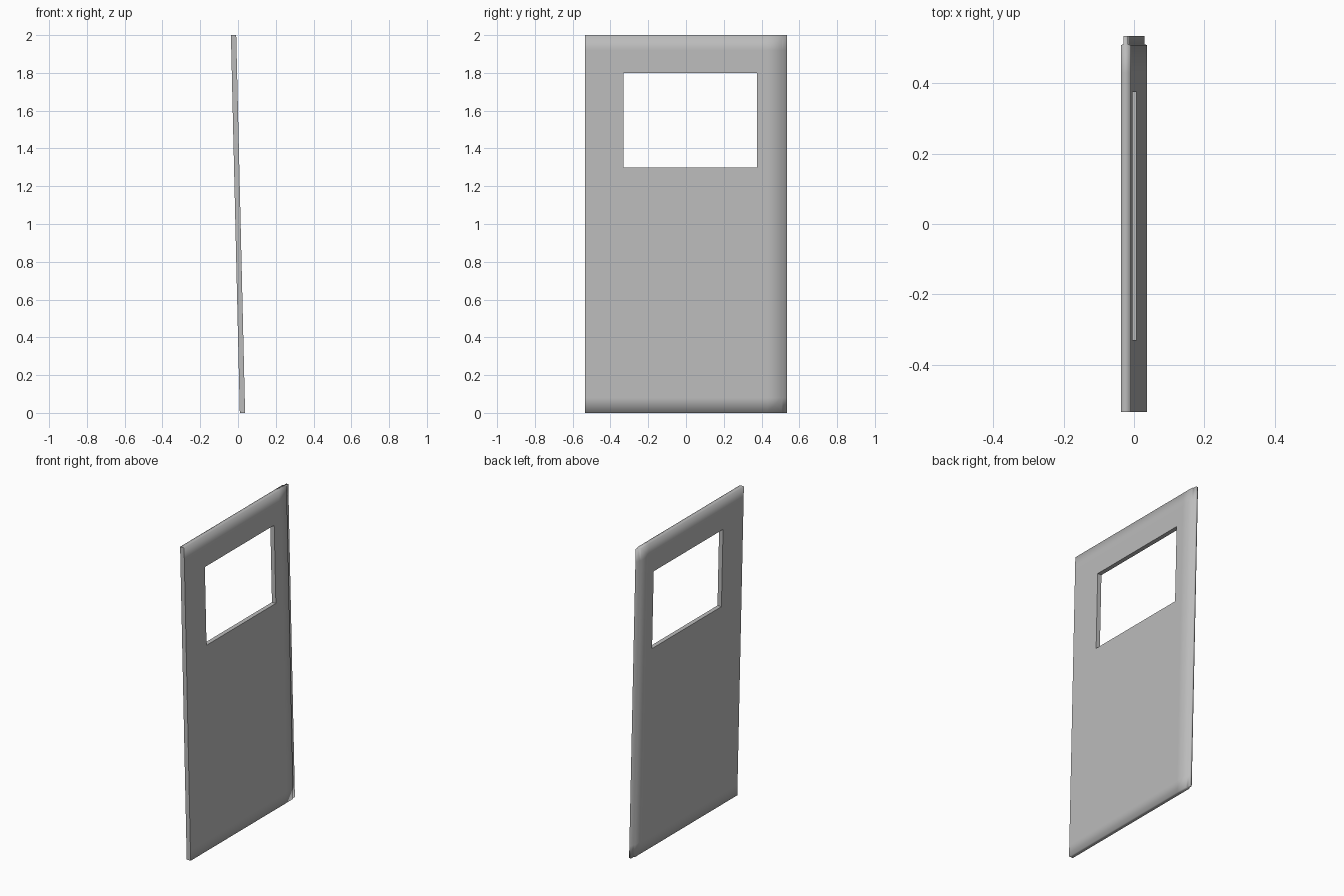
import bpy
import bmesh

cube = bpy.data.objects.get("Cube")
if cube:
    bpy.data.objects.remove(cube, do_unlink=True)

# One plain grey material
grey = bpy.data.materials.new("plain_grey")
grey.use_nodes = True
grey.diffuse_color = (0.5, 0.5, 0.5, 1)
grey.node_tree.nodes["Principled BSDF"].inputs["Base Color"].default_value = grey.diffuse_color

# Columns are (y, half thickness): the rear edge steps down to a thin tongue
THICK, THIN = 0.014, 0.007
columns = [(-0.535, THICK), (-0.33, THICK), (0.375, THICK), (0.43, THICK),
           (0.508, THICK), (0.511, THIN), (0.535, THIN)]
rows = [0, 0.08, 1.3, 1.8, 1.92, 2]
WINDOW = (1, 2)  # column and row of the open cell


def lean(z):
    """Middle of the panel, leaning towards -x as it rises."""
    return 0.0235 * (1 - z)


# Two skins of the leaning panel, with the window cell left open
bm = bmesh.new()
skin = {}
for side in (-1, 1):
    for i, (y, half) in enumerate(columns):
        for j, z in enumerate(rows):
            skin[side, i, j] = bm.verts.new((lean(z) + side * half, y, z))
cells = [(i, j) for i in range(len(columns) - 1) for j in range(len(rows) - 1)
         if (i, j) != WINDOW]
for side in (-1, 1):
    for i, j in cells:
        corners = [(i, j), (i + 1, j), (i + 1, j + 1), (i, j + 1)]
        bm.faces.new([skin[side, a, b] for a, b in corners])

# Rim walls around the outline and inside the window
opposite = {skin[1, i, j]: skin[-1, i, j]
            for i in range(len(columns)) for j in range(len(rows))}
rim = [e for e in bm.edges if e.is_boundary and e.verts[0] in opposite]
for edge in rim:
    a, b = edge.verts
    bm.faces.new((a, b, opposite[b], opposite[a]))
bmesh.ops.recalc_face_normals(bm, faces=bm.faces)

# Soft shading at the top, bottom and rear; crisp front edge and window
for face in bm.faces:
    face.smooth = True
for edge in bm.edges:
    ys = [v.co.y for v in edge.verts]
    zs = [v.co.z for v in edge.verts]
    at_front = max(ys) < -0.5
    at_window = (min(ys) > -0.34 and max(ys) < 0.38
                 and min(zs) > 1.2 and max(zs) < 1.85)
    if at_front or at_window:
        edge.smooth = False

mesh = bpy.data.meshes.new("door_panel")
bm.to_mesh(mesh)
bm.free()
mesh.materials.append(grey)
door = bpy.data.objects.new("door_panel", mesh)
bpy.context.collection.objects.link(door)
